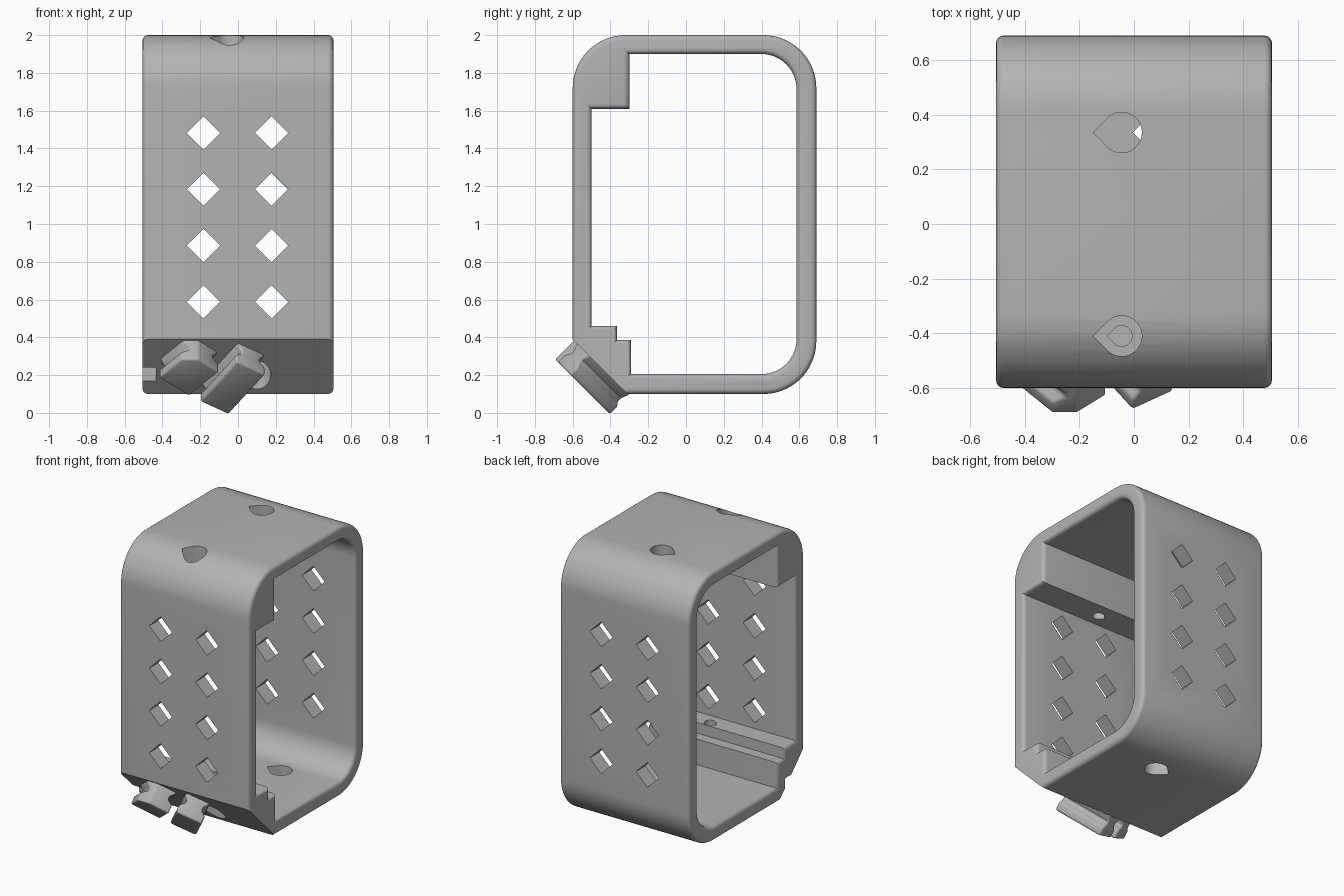
import bpy, bmesh, math
from mathutils import Matrix, Vector

old = bpy.data.objects.get("Cube")
if old:
    bpy.data.objects.remove(old, do_unlink=True)

grey = bpy.data.materials.new("plain grey")
grey.use_nodes = True
grey.diffuse_color = (0.45, 0.45, 0.45, 1)
grey.node_tree.nodes["Principled BSDF"].inputs["Base Color"].default_value = grey.diffuse_color

# local x, y, z -> world y, z, x
SIDE = Matrix(((0, 0, 1, 0), (1, 0, 0, 0), (0, 1, 0, 0), (0, 0, 0, 1)))
# local x, y, z -> world x, z, -y
FRONT = Matrix.Rotation(math.pi / 2, 4, 'X')


def arc(cx, cy, r, start, end, n=14):
    return [(cx + r * math.cos(math.radians(start + (end - start) * i / n)),
             cy + r * math.sin(math.radians(start + (end - start) * i / n)))
            for i in range(n + 1)]


def prism(name, points, low, high, matrix=Matrix()):
    """Closed solid: a 2D outline extruded from low to high along local z."""
    bm = bmesh.new()
    face = bm.faces.new([bm.verts.new((x, y, low)) for x, y in points])
    top = bmesh.ops.extrude_face_region(bm, geom=[face])["geom"]
    bmesh.ops.translate(bm, vec=(0, 0, high - low),
                        verts=[v for v in top if isinstance(v, bmesh.types.BMVert)])
    bmesh.ops.recalc_face_normals(bm, faces=bm.faces)
    bm.transform(matrix)
    return make_object(name, bm)


def make_object(name, bm):
    mesh = bpy.data.meshes.new(name)
    bm.to_mesh(mesh)
    bm.free()
    mesh.materials.append(grey)
    obj = bpy.data.objects.new(name, mesh)
    bpy.context.collection.objects.link(obj)
    return obj


def activate(obj):
    bpy.ops.object.select_all(action='DESELECT')
    obj.select_set(True)
    bpy.context.view_layer.objects.active = obj


def cut(target, cutter):
    activate(target)
    mod = target.modifiers.new("cut", 'BOOLEAN')
    mod.operation, mod.solver, mod.object = 'DIFFERENCE', 'EXACT', cutter
    bpy.ops.object.modifier_apply(modifier=mod.name)
    bpy.data.objects.remove(cutter, do_unlink=True)


# Frame: rounded outline with a stepped opening, rims rounded by the curve bevel
outer = ([(-0.6, 0.1)] + arc(0.41, 0.38, 0.28, -90, 0) + arc(0.41, 1.72, 0.28, 0, 90)
         + arc(-0.32, 1.72, 0.28, 90, 180))
inner = ([(-0.5, 0.46), (-0.365, 0.46), (-0.365, 0.385), (-0.29, 0.385), (-0.29, 0.205)]
         + arc(0.4, 0.39, 0.185, -90, 0) + arc(0.4, 1.715, 0.185, 0, 90)
         + [(-0.3, 1.9), (-0.3, 1.61), (-0.5, 1.61)])
ROUND = 0.028
curve = bpy.data.curves.new("frame", 'CURVE')
curve.dimensions, curve.fill_mode = '2D', 'BOTH'
curve.extrude, curve.bevel_depth, curve.bevel_resolution = 0.505 - ROUND, ROUND, 3
curve.offset = -ROUND
for outline in (outer, inner):
    spline = curve.splines.new('POLY')
    spline.points.add(len(outline) - 1)
    spline.use_cyclic_u = True
    for p, (x, y) in zip(spline.points, outline):
        p.co = (x, y, 0, 1)
curve.materials.append(grey)
frame = bpy.data.objects.new("frame", curve)
bpy.context.collection.objects.link(frame)
activate(frame)
bpy.ops.object.convert(target='MESH')
frame = bpy.context.object
bm = bmesh.new()
bm.from_mesh(frame.data)
bmesh.ops.remove_doubles(bm, verts=bm.verts, dist=0.0005)
bmesh.ops.recalc_face_normals(bm, faces=bm.faces)
bm.transform(SIDE)
bm.to_mesh(frame.data)
bm.free()

# Sloped mounting face on the lower front corner, with a pocket at one end
cut(frame, prism("slope_cutter", [(-0.8, 0.59), (-0.8, -0.1), (-0.11, -0.1)], -0.7, 0.7, SIDE))
cut(frame, prism("pocket_cutter", [(-0.6, 0), (-0.435, 0), (-0.435, 0.24), (-0.6, 0.24)],
                 0.38, 0.75, FRONT))

# Diamond windows through the front and back walls
for x in (-0.183, 0.178):
    for row in range(4):
        z, r = 0.588 + 0.298 * row, 0.088
        cut(frame, prism("window_cutter", [(x - r, z), (x, z - r), (x + r, z), (x, z + r)],
                         -1, 1, FRONT))


# Teardrop screw holes; the front pair narrow to small through holes
def teardrop(x, y, r):
    return [(x - r * math.sqrt(2), y)] + arc(x, y, r, -135, 135, 28)


for x, y, r, low, high in ((-0.045, 0.335, 0.074, 1.8, 2.1), (0.1, 0.335, 0.074, 0, 0.3),
                           (-0.045, -0.41, 0.074, 1.75, 2.1), (0.1, -0.41, 0.074, 0, 0.32),
                           (-0.045, -0.41, 0.038, 1.5, 1.8), (0.1, -0.41, 0.038, 0.3, 0.6)):
    cut(frame, prism("hole_cutter", teardrop(x, y, r), low, high))

activate(frame)
bpy.ops.object.shade_smooth_by_angle(angle=math.radians(32))

# Frame of the sloped face: across, up the slope, outward
s = math.sqrt(0.5)
SLOPE = Matrix(((1, 0, 0, 0), (0, -s, -s, -0.455), (0, s, -s, 0.245), (0, 0, 0, 1)))


# Hooks: mushroom profile extruded along a slanted direction on the sloped face
def hook(name, u, v, angle, width, length):
    half = [(0.5, -0.02), (0.45, 0.01), (0.32, 0.04), (0.32, 0.06), (0.5, 0.085), (0.5, 0.142)]
    outline = [(w * width, h) for w, h in half] + [(-w * width, h) for w, h in reversed(half)]
    along = Matrix.Rotation(math.radians(angle), 4, 'Z')
    obj = prism(name, outline, -length / 2, length / 2, Matrix.Translation((u, v, 0)) @ along @ SIDE)
    bm = bmesh.new()
    bm.from_mesh(obj.data)
    # trim level with the top of the sloped face
    cutting = bmesh.ops.bisect_plane(bm, geom=bm.verts[:] + bm.edges[:] + bm.faces[:],
                                     plane_co=(0, 0.195, 0), plane_no=(0, 1, 0), clear_outer=True)
    edges = [e for e in cutting["geom_cut"] if isinstance(e, bmesh.types.BMEdge)]
    if edges:
        bmesh.ops.holes_fill(bm, edges=edges)
    bmesh.ops.recalc_face_normals(bm, faces=bm.faces)
    bm.transform(SLOPE)
    bm.to_mesh(obj.data)
    bm.free()
    activate(obj)
    mod = obj.modifiers.new("soft edges", 'BEVEL')
    mod.width, mod.segments, mod.angle_limit = 0.014, 3, math.radians(40)
    bpy.ops.object.modifier_apply(modifier=mod.name)
    bpy.ops.object.shade_smooth_by_angle(angle=math.radians(35))


hook("short_hook", -0.26, 0.08, 49, 0.21, 0.24)
hook("long_hook", -0.028, -0.02, 57, 0.18, 0.36)
